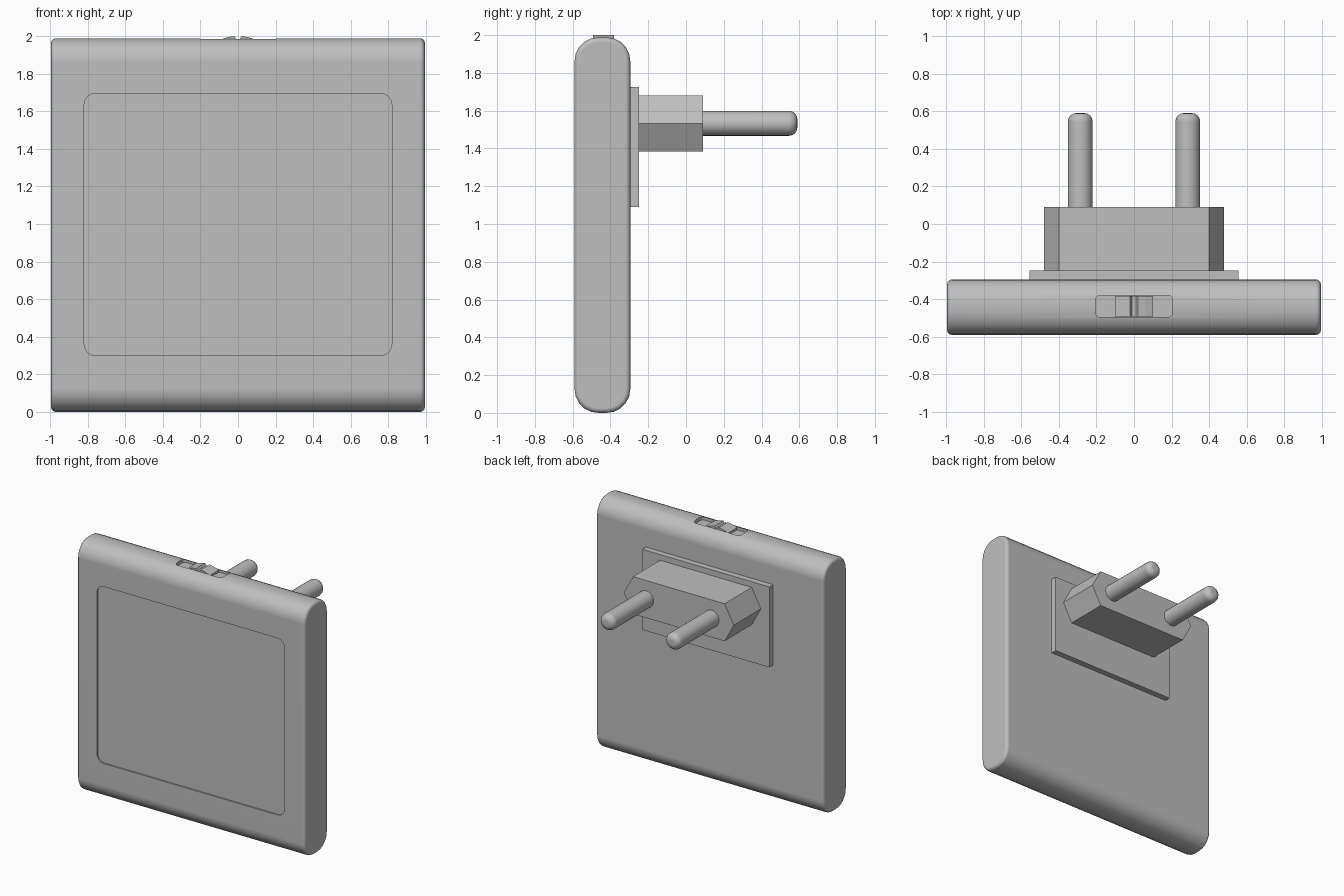
import bpy, bmesh, math
from mathutils import Matrix, Vector

if "Cube" in bpy.data.objects:
    bpy.data.objects.remove(bpy.data.objects["Cube"], do_unlink=True)

grey = bpy.data.materials.new("light_grey_plastic")
grey.use_nodes = True
COLOUR = (0.52, 0.52, 0.52, 1)
grey.diffuse_color = COLOUR
grey.node_tree.nodes["Principled BSDF"].inputs["Base Color"].default_value = COLOUR

# Columns map (profile u, profile v, extrusion) onto the world axes
AXES = {
    "x": Matrix(((0, 0, 1), (1, 0, 0), (0, 1, 0))),
    "y": Matrix(((1, 0, 0), (0, 0, 1), (0, 1, 0))),
    "z": Matrix.Identity(3),
}


def rounded_rect(u0, u1, v0, v1, r, seg):
    """Rectangle outline whose corners are arcs of radius r."""
    corners = [(u1 - r, v1 - r), (u0 + r, v1 - r), (u0 + r, v0 + r), (u1 - r, v0 + r)]
    return [(cu + r * math.cos(a), cv + r * math.sin(a))
            for k, (cu, cv) in enumerate(corners)
            for a in [math.pi / 2 * (k + i / seg) for i in range(seg + 1)]]


def prism(name, outline, axis, start, end, bevel=0, seg=2, both=True):
    """Extrude an outline along an axis, optionally rounding its end rims."""
    bm = bmesh.new()
    m = AXES[axis]
    rings = [[bm.verts.new(m @ Vector((u, v, w))) for u, v in outline] for w in (start, end)]
    caps = [bm.faces.new(ring) for ring in rings]
    n = len(outline)
    for i in range(n):
        j = (i + 1) % n
        bm.faces.new((rings[0][i], rings[0][j], rings[1][j], rings[1][i]))
    bmesh.ops.recalc_face_normals(bm, faces=bm.faces)
    if bevel:
        rims = [e for c in (caps if both else caps[1:]) for e in c.edges]
        bmesh.ops.bevel(bm, geom=rims, offset=bevel, segments=seg, profile=0.5,
                        affect='EDGES', clamp_overlap=True)
    mesh = bpy.data.meshes.new(name)
    bm.to_mesh(mesh)
    bm.free()
    mesh.materials.append(grey)
    ob = bpy.data.objects.new(name, mesh)
    bpy.context.collection.objects.link(ob)
    return ob


def activate(ob):
    bpy.ops.object.select_all(action='DESELECT')
    ob.select_set(True)
    bpy.context.view_layer.objects.active = ob


def cut(ob, cutter):
    mod = ob.modifiers.new("cut", 'BOOLEAN')
    mod.operation = 'DIFFERENCE'
    mod.solver = 'EXACT'
    mod.object = cutter
    activate(ob)
    bpy.ops.object.modifier_apply(modifier=mod.name)
    bpy.data.objects.remove(cutter, do_unlink=True)


def smooth(ob):
    activate(ob)
    bpy.ops.object.shade_smooth_by_angle(angle=math.radians(35))
    ob.modifiers.new("flat_normals", 'WEIGHTED_NORMAL').keep_sharp = True


# Housing: softly rounded slab with a shallow front recess and a slot on top
body = prism("housing", rounded_rect(-0.59, -0.295, 0, 1.988, 0.125, 5), "x",
             -0.994, 0.994, bevel=0.025, seg=3)
cut(body, prism("panel_cutter", rounded_rect(-0.818, 0.818, 0.3, 1.695, 0.06, 6),
                "y", -0.7, -0.58))
cut(body, prism("slot_cutter", rounded_rect(-0.205, 0.205, -0.495, -0.38, 0.025, 4),
                "z", 1.96, 2.1))
smooth(body)

# Slider: two wedges rising to a notch in the middle
half = [(0.1, 1.95), (0.1, 1.978), (0.06, 1.992), (0.02, 2.0), (0.01, 1.985)]
prism("switch_slider", half + [(-x, z) for x, z in reversed(half)], "y", -0.493, -0.382)

# Back plate and six-sided plug block
prism("back_plate", [(-0.555, 1.09), (0.555, 1.09), (0.555, 1.725), (-0.555, 1.725)],
      "y", -0.3, -0.248)
prism("plug_block", [(-0.4, 1.385), (0.4, 1.385), (0.48, 1.532), (0.4, 1.68),
                     (-0.4, 1.68), (-0.48, 1.532)], "y", -0.25, 0.09)

# Round-tipped contact pins
for side, name in ((1, "left_pin"), (-1, "right_pin")):
    circle = [(side * 0.286 + 0.066 * math.cos(a), 1.533 + 0.066 * math.sin(a))
              for a in [math.tau * i / 24 for i in range(24)]]
    smooth(prism(name, circle, "y", 0.08, 0.59, bevel=0.045, seg=4, both=False))
